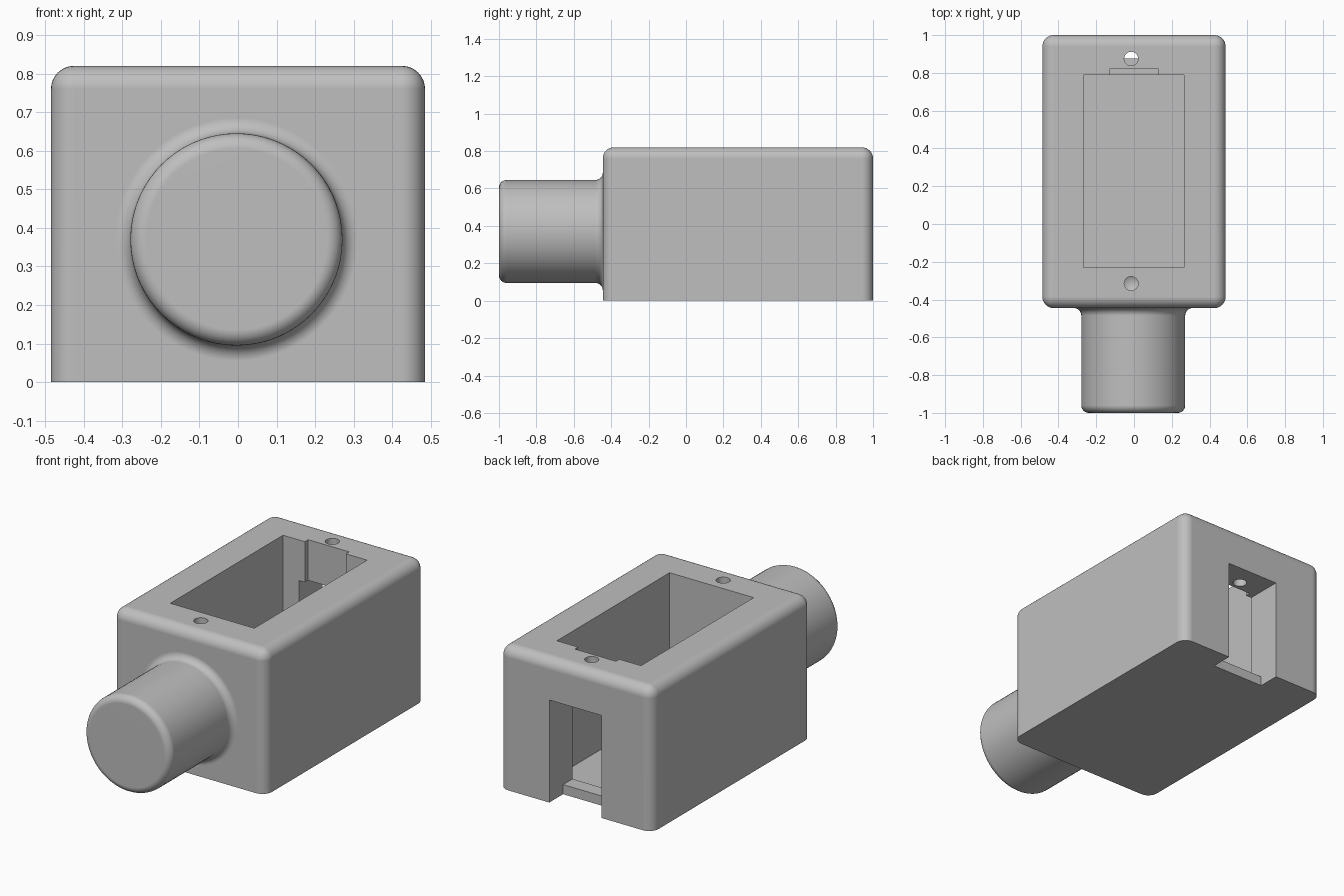
import bpy, bmesh, math
from mathutils import Matrix, Vector

if "Cube" in bpy.data.objects:
    bpy.data.objects.remove(bpy.data.objects["Cube"])

grey = bpy.data.materials.new("matte grey")
grey.diffuse_color = (0.52, 0.52, 0.52, 1)
grey.use_nodes = True
grey.node_tree.nodes["Principled BSDF"].inputs["Base Color"].default_value = grey.diffuse_color


def make(name, bm):
    bmesh.ops.recalc_face_normals(bm, faces=bm.faces)
    me = bpy.data.meshes.new(name)
    bm.to_mesh(me)
    bm.free()
    me.materials.append(grey)
    ob = bpy.data.objects.new(name, me)
    bpy.context.collection.objects.link(ob)
    return ob


def box(lo, hi):
    bm = bmesh.new()
    bmesh.ops.create_cube(bm, size=1)
    lo, hi = Vector(lo), Vector(hi)
    for v in bm.verts:
        v.co = Vector(a + (b - a) * (c + 0.5) for a, b, c in zip(lo, hi, v.co))
    return bm


def lathe(name, profile, centre, axis, steps):
    """Turn (radius, height) points around an axis through centre."""
    bm = bmesh.new()
    vs = [bm.verts.new((r, 0, h)) for r, h in profile]
    es = [bm.edges.new(p) for p in zip(vs, vs[1:])]
    bmesh.ops.spin(bm, geom=vs + es, cent=(0, 0, 0), axis=(0, 0, 1),
                   angle=math.tau, steps=steps)
    bmesh.ops.remove_doubles(bm, verts=bm.verts, dist=1e-5)
    rot = Vector((0, 0, 1)).rotation_difference(Vector(axis)).to_matrix().to_4x4()
    bm.transform(Matrix.Translation(centre) @ rot)
    return make(name, bm)


def arc(r, h, rad, a0, a1, n=8):
    return [(r + rad * math.cos(math.radians(a0 + (a1 - a0) * i / n)),
             h + rad * math.sin(math.radians(a0 + (a1 - a0) * i / n)))
            for i in range(n + 1)]


def combine(target, tool, op):
    m = target.modifiers.new(tool.name, 'BOOLEAN')
    m.operation, m.solver, m.object = op, 'EXACT', tool
    bpy.context.view_layer.objects.active = target
    bpy.ops.object.modifier_apply(modifier=m.name)
    bpy.data.objects.remove(tool)


# Housing block: rounded everywhere except around the base
bm = box((-0.485, -0.445, 0), (0.485, 1, 0.82))
edges = [e for e in bm.edges if max(v.co.z for v in e.verts) > 0.1]
bmesh.ops.bevel(bm, geom=edges, offset=0.06, segments=8, profile=0.5,
                affect='EDGES', clamp_overlap=True)
housing = make("housing", bm)

# Round boss on the front, with a rounded end and a flared root
R, F = 0.275, 0.04
profile = [(0, -0.06), (R + F, -0.06)]
profile += arc(R + F, F, F, 270, 180)
profile += arc(R - F, 0.555 - F, F, 0, 90)
profile += [(0, 0.555)]
boss = lathe("front_boss", profile, (-0.004, -0.445, 0.37), (0, -1, 0), 72)
combine(housing, boss, 'UNION')

# Main pocket and the shallow tab recess in its rear wall
combine(housing, make("pocket", box((-0.268, -0.23, 0.045), (0.265, 0.79, 1))), 'DIFFERENCE')
combine(housing, make("tab_recess", box((-0.13, 0.7, 0.3), (0.13, 0.82, 1))), 'DIFFERENCE')

# Rear slot: opens into the pocket and notches the floor at the back
bm = bmesh.new()
outline = [(0.65, 0.055), (0.875, 0.055), (0.875, -0.1), (1.1, -0.1), (1.1, 0.587), (0.65, 0.587)]
face = bm.faces.new([bm.verts.new((-0.166, y, z)) for y, z in outline])
ext = bmesh.ops.extrude_face_region(bm, geom=[face])
bmesh.ops.translate(bm, vec=(0.332, 0, 0),
                    verts=[g for g in ext["geom"] if isinstance(g, bmesh.types.BMVert)])
combine(housing, make("rear_slot", bm), 'DIFFERENCE')

# Screw holes with conical bottoms; the rear one breaks into the slot
for name, y in (("front_screw_hole", -0.315), ("rear_screw_hole", 0.875)):
    hole = lathe(name, [(0, -0.27), (0.037, -0.25), (0.037, 0.1), (0, 0.1)],
                 (-0.015, y, 0.82), (0, 0, 1), 32)
    combine(housing, hole, 'DIFFERENCE')

# Smooth rounds, crisp cut edges, flat large faces
bpy.ops.object.select_all(action='DESELECT')
housing.select_set(True)
bpy.context.view_layer.objects.active = housing
bpy.ops.object.shade_smooth_by_angle(angle=math.radians(30))
wn = housing.modifiers.new("weighted_normals", 'WEIGHTED_NORMAL')
wn.keep_sharp = True
